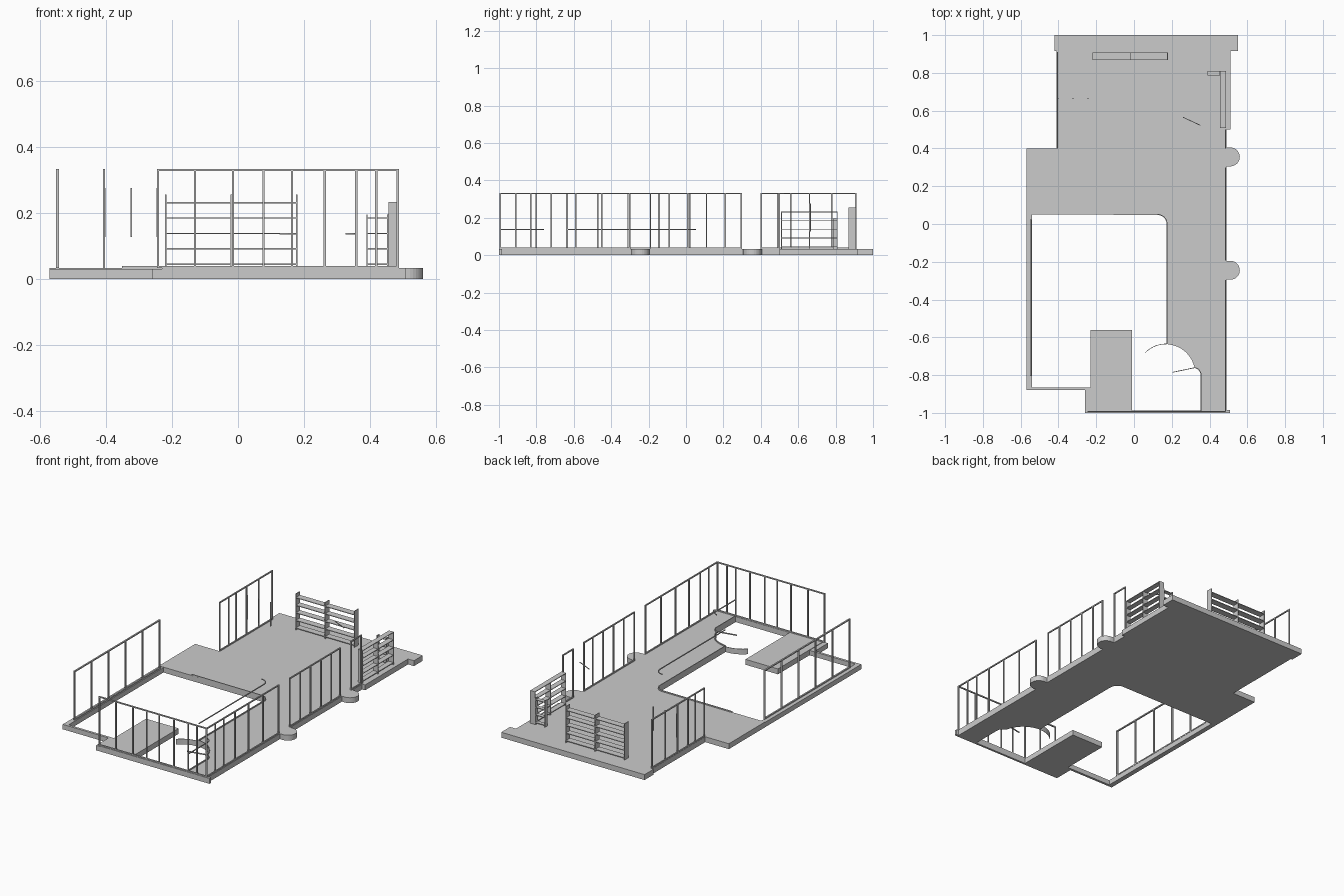
import bpy, bmesh, math

cube = bpy.data.objects.get("Cube")
if cube:
    bpy.data.objects.remove(cube, do_unlink=True)

GREY = bpy.data.materials.new("light grey")
GREY.use_nodes = True
tone = (0.6, 0.6, 0.6, 1)
GREY.diffuse_color = tone
GREY.node_tree.nodes["Principled BSDF"].inputs["Base Color"].default_value = tone

TOP = 0.033     # floor surface
HEAD = 0.333    # top of the window frames


def finish(name, bm):
    bmesh.ops.recalc_face_normals(bm, faces=bm.faces)
    mesh = bpy.data.meshes.new(name)
    bm.to_mesh(mesh)
    bm.free()
    mesh.materials.append(GREY)
    obj = bpy.data.objects.new(name, mesh)
    bpy.context.collection.objects.link(obj)
    return obj


def add_prism(bm, outline, z0, z1):
    face = bm.faces.new([bm.verts.new((x, y, z0)) for x, y in outline])
    top = bmesh.ops.extrude_face_region(bm, geom=[face])
    verts = [v for v in top["geom"] if isinstance(v, bmesh.types.BMVert)]
    bmesh.ops.translate(bm, verts=verts, vec=(0, 0, z1 - z0))


def add_box(bm, x0, x1, y0, y1, z0, z1):
    add_prism(bm, [(x0, y0), (x1, y0), (x1, y1), (x0, y1)], z0, z1)


def slab(name, outline, z0=0, z1=TOP):
    bm = bmesh.new()
    add_prism(bm, outline, z0, z1)
    return finish(name, bm)


def box(name, *size):
    bm = bmesh.new()
    add_box(bm, *size)
    return finish(name, bm)


def arc(cx, cy, r, start, end, steps=10):
    angles = [math.radians(start + (end - start) * i / steps) for i in range(steps + 1)]
    return [(cx + r * math.cos(a), cy + r * math.sin(a)) for a in angles]


def ribbon(name, path, width, z0, z1):
    """Upright strip of constant width that follows a path."""
    left, right = [], []
    for i, (x, y) in enumerate(path):
        ax, ay = path[max(i - 1, 0)]
        bx, by = path[min(i + 1, len(path) - 1)]
        length = math.hypot(bx - ax, by - ay)
        nx, ny = -(by - ay) / length * width / 2, (bx - ax) / length * width / 2
        left.append((x + nx, y + ny))
        right.append((x - nx, y - ny))
    return slab(name, left + right[::-1], z0, z1)


def window_wall(name, fixed, stops, along_x=False, half=0.0035):
    """Posts at the given stops, tied by a sill and a head bar."""
    bm = bmesh.new()

    def bar(a, b, z0, z1):
        if along_x:
            add_box(bm, a, b, fixed - half, fixed + half, z0, z1)
        else:
            add_box(bm, fixed - half, fixed + half, a, b, z0, z1)

    for s in stops:
        bar(s - half, s + half, TOP, HEAD)
    for z in (TOP, HEAD - 0.007):
        bar(stops[0], stops[-1], z, z + 0.007)
    return finish(name, bm)


def shelf_unit(name, x0, x1, y0, y1, height, levels, panels, along_x, thick=0.004):
    """Upright panels with evenly spaced boards between them."""
    bm = bmesh.new()
    for i in range(panels):
        t = i / (panels - 1)
        if along_x:
            x = x0 + t * (x1 - x0 - thick)
            add_box(bm, x, x + thick, y0, y1, TOP, height)
        else:
            y = y0 + t * (y1 - y0 - thick)
            add_box(bm, x0, x1, y, y + thick, TOP, height)
    for i in range(levels):
        z = 0.043 + 0.0465 * i
        add_box(bm, x0, x1, y0, y1, z, z + thick)
    return finish(name, bm)


# Main floor with rounded courtyard edge, stair opening and two round bays
court_corner = arc(0.125, 0.0, 0.05, 90, 0, 8)
stair_arc = arc(0.17, -0.79, 0.155, 88, 14, 12)
stair_corner = arc(0.315, -0.80, 0.04, 75, 0, 6)
inner_edge = court_corner + stair_arc + stair_corner
floor = [(0.49, -1)]
for cy in (-0.245, 0.355):
    floor += [(0.49, cy - 0.05)] + arc(0.51, cy, 0.05, -90, 90, 16) + [(0.49, cy + 0.05)]
floor += [(0.49, 0.5), (0.51, 0.5), (0.51, 0.915), (0.55, 0.915), (0.55, 1),
          (-0.42, 1), (-0.42, 0.915), (-0.41, 0.915), (-0.41, 0.4),
          (-0.57, 0.4), (-0.57, 0.05)]
slab("main_floor", floor + inner_edge + [(0.355, -1)])

# Courtyard edging, entry platform and front sill
slab("courtyard_edging", [(-0.57, 0.05), (-0.57, -0.88), (-0.26, -0.88), (-0.26, -1),
                          (-0.23, -1), (-0.23, -0.865), (-0.54, -0.865), (-0.54, 0.05)], 0, 0.03)
box("entry_platform", -0.23, -0.01, -1, -0.56, 0, TOP)
box("front_sill", -0.01, 0.355, -1, -0.987, 0, TOP)
box("front_corner_sill", 0.49, 0.507, -1, -0.985, 0, TOP)

# Stair opening: curved fascia, edge curb and step nosing
ribbon("stair_fascia", arc(0.17, -0.79, 0.155, 88, 136, 10), 0.003, 0, TOP)
ribbon("edge_curb", [(-0.35, 0.053)] + inner_edge + [(0.355, -0.99)], 0.005, TOP, 0.04)
ribbon("step_nosing", [(0.205, -0.785), (0.325, -0.76)], 0.004, TOP, 0.04)

# Handrails
ribbon("courtyard_handrail", court_corner + [(0.175, -0.63)], 0.005, 0.135, 0.14)
ribbon("stair_handrail", stair_corner + [(0.355, -0.99)], 0.005, 0.135, 0.14)

# Window walls
window_wall("front_window_wall", -0.993,
            [-0.242, -0.13, -0.015, 0.077, 0.163, 0.262, 0.358, 0.418, 0.483], True)
window_wall("right_window_wall_front", 0.484,
            [-0.993, -0.91, -0.83, -0.72, -0.59, -0.45, -0.3])
window_wall("right_window_wall_middle", 0.484, [-0.19, -0.09, 0.01, 0.11, 0.21, 0.295])
window_wall("right_window_wall_back", 0.484, [0.402, 0.498])
window_wall("courtyard_window_wall", -0.546,
            [-0.8 + 0.164 * i for i in range(6)], half=0.0045)
window_wall("left_window_wall", -0.405, [0.402, 0.49, 0.56, 0.66, 0.78, 0.908])

# Hanging bars and an overhead rod
for i in range(3):
    x = -0.402 + 0.079 * i
    box("hanging_bar", x - 0.002, x + 0.002, 0.663, 0.667, 0.127, 0.275)
ribbon("overhead_rod", [(0.26, 0.565), (0.352, 0.522)], 0.004, 0.329, HEAD)

# Shelving
shelf_unit("back_bookcase", -0.22, 0.18, 0.868, 0.908, 0.255, 5, 3, True)
shelf_unit("side_shelves", 0.455, 0.487, 0.508, 0.81, 0.232, 5, 3, False)
shelf_unit("corner_shelves", 0.388, 0.455, 0.785, 0.81, 0.195, 4, 2, True)
